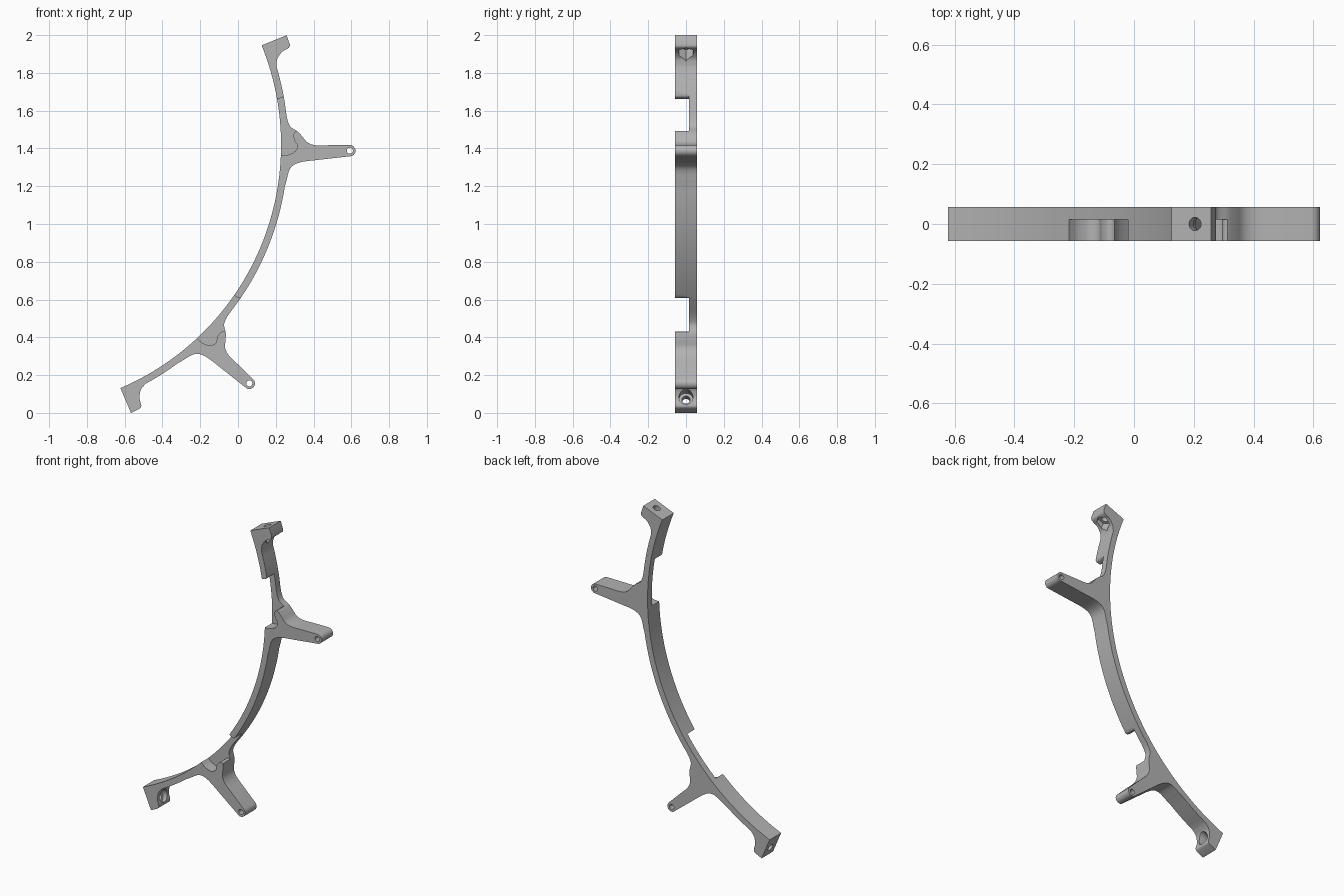
import bpy, bmesh
from math import cos, sin, pi, radians, degrees, atan2, hypot
from mathutils import Vector

if "Cube" in bpy.data.objects:
    bpy.data.objects.remove(bpy.data.objects["Cube"])

CX, CZ = -1.172, 1.419        # centre of the curved band
R_IN, R_OUT = 1.40, 1.437     # band radii
TOP, LOW = 22.1, -66.9        # end angles
PITCH = -44.7                 # turn between the two arms
HALF = 0.057                  # half depth
RECESS = 0.015                # floor of the front recesses
X, Y, Z = Vector((1, 0, 0)), Vector((0, 1, 0)), Vector((0, 0, 1))

grey = bpy.data.materials.new("plain grey")
grey.use_nodes = True
colour = (0.45, 0.45, 0.45, 1)
grey.diffuse_color = colour
grey.node_tree.nodes["Principled BSDF"].inputs["Base Color"].default_value = colour


def polar(r, a):
    return (CX + r * cos(radians(a)), CZ + r * sin(radians(a)))


def arc(r, a0, a1):
    n = max(2, int(abs(a1 - a0) / 1.2))
    return [polar(r, a0 + (a1 - a0) * i / n) for i in range(n + 1)]


def circle(cx, cy, r, n):
    return [(cx + r * cos(2 * pi * i / n), cy + r * sin(2 * pi * i / n)) for i in range(n)]


def turn(pts, a):
    return [polar(hypot(x - CX, z - CZ), degrees(atan2(z - CZ, x - CX)) + a) for x, z in pts]


def angle_of(p):
    return degrees(atan2(p[1] - CZ, p[0] - CX))


def smooth(pts, n=5):
    """Rounded path through a few points."""
    p = [Vector(q) for q in [pts[0]] + pts + [pts[-1]]]
    out = []
    for a, b, c, d in zip(p, p[1:], p[2:], p[3:]):
        for i in range(n):
            t = i / n
            v = b * 2 + (c - a) * t + (a * 2 - b * 5 + c * 4 - d) * t**2 + (b * 3 - a - c * 3 + d) * t**3
            out.append(tuple(v / 2))
    return out + [pts[-1]]


def prism(name, pts, d0, d1, origin=Vector(), u=X, v=Z, w=Y):
    """Extrude a flat outline along w from d0 to d1."""
    bm = bmesh.new()
    ends = [[bm.verts.new(origin + u * a + v * b + w * d) for a, b in pts] for d in (d0, d1)]
    for e in ends:
        bm.faces.new(e)
    for i in range(len(pts)):
        j = (i + 1) % len(pts)
        bm.faces.new((ends[0][i], ends[0][j], ends[1][j], ends[1][i]))
    bmesh.ops.recalc_face_normals(bm, faces=bm.faces)
    mesh = bpy.data.meshes.new(name)
    bm.to_mesh(mesh)
    bm.free()
    mesh.materials.append(grey)
    ob = bpy.data.objects.new(name, mesh)
    bpy.context.collection.objects.link(ob)
    return ob


# Arm outline, from above its root, round the eyelet and back to the band
EYE = (0.592, 1.388)
upper = smooth([(0.262, 1.55), (0.278, 1.515), (0.315, 1.49), (0.34, 1.464),
                (0.368, 1.432), (0.41, 1.417), (0.48, 1.417)])
tip = [(EYE[0] + 0.03 * cos(radians(a)), EYE[1] + 0.03 * sin(radians(a)))
       for a in range(90, -90, -15)]
lower = smooth([(0.588, 1.358), (0.42, 1.339), (0.352, 1.331), (0.31, 1.32),
                (0.283, 1.302), (0.268, 1.275), (0.257, 1.23)])
arm = upper + tip + lower
arm_low = turn(arm, PITCH)

# End block outline, mirrored for the lower end
block = [(1.543, TOP), (1.541, 20.2)]
hook = smooth([polar(*p) for p in [(1.541, 20.2), (1.536, 19.8), (1.523, 19.55), (1.492, 19.35),
                                  (1.468, 18.8), (1.45, 18.1), (R_OUT, 16.8)]], 4)
end_top = [polar(*block[0])] + hook
end_low = [polar(hypot(x - CX, z - CZ), TOP + LOW - angle_of((x, z))) for x, z in reversed(end_top)]

outline = (arc(R_IN, LOW, TOP) + end_top
           + arc(R_OUT, 16.8, angle_of(arm[0]))[1:-1] + arm
           + arc(R_OUT, angle_of(arm[-1]), angle_of(arm_low[0]))[1:-1] + arm_low
           + arc(R_OUT, angle_of(arm_low[-1]), TOP + LOW - 16.8)[1:-1] + end_low)
bracket = prism("curved_bracket", outline, -HALF, HALF)

# Front recess beside each arm, and the eyelet holes
recess = smooth([(0.2, 1.363), (0.245, 1.363), (0.272, 1.368), (0.303, 1.385), (0.315, 1.416),
                 (0.299, 1.443), (0.294, 1.469), (0.301, 1.487), (0.318, 1.494)])
recess += [(0.322, 1.53)] + [polar(*p) for p in
           [(1.47, 10.7), (1.438, 10.6), (1.433, 10.25), (1.424, 10.05), (1.38, 10.0)]]
cutters = []
for a in (0, PITCH):
    cutters.append(prism("recess_cutter", turn(recess, a), -0.1, RECESS))
    cutters.append(prism("eyelet_cutter", turn(circle(*EYE, 0.016, 24), a), -0.1, 0.1))

# Bolt holes through the end blocks: hexagon pocket on top, round one below
for a, side, pocket in ((TOP, -1, circle(0, 0, 0.042, 6)), (LOW, 1, circle(0, 0, 0.037, 32))):
    out = Vector((cos(radians(a)), 0, sin(radians(a))))
    along = Vector((-out.z, 0, out.x)) * side
    x, z = polar(1.485, a)
    frame = dict(origin=Vector((x, 0, z)), u=out, v=Y, w=along)
    cutters.append(prism("bolt_cutter", circle(0, 0, 0.022, 24), -0.05, 0.2, **frame))
    cutters.append(prism("pocket_cutter", pocket, 0.042, 0.16, **frame))

bpy.ops.object.select_all(action="DESELECT")
bpy.context.view_layer.objects.active = bracket
bracket.select_set(True)
for c in cutters:
    c.hide_render = True
    m = bracket.modifiers.new("cut", "BOOLEAN")
    m.operation, m.solver, m.object = "DIFFERENCE", "EXACT", c
    bpy.ops.object.modifier_apply(modifier=m.name)
    bpy.data.objects.remove(c)

bpy.ops.object.shade_smooth_by_angle(angle=radians(32))
